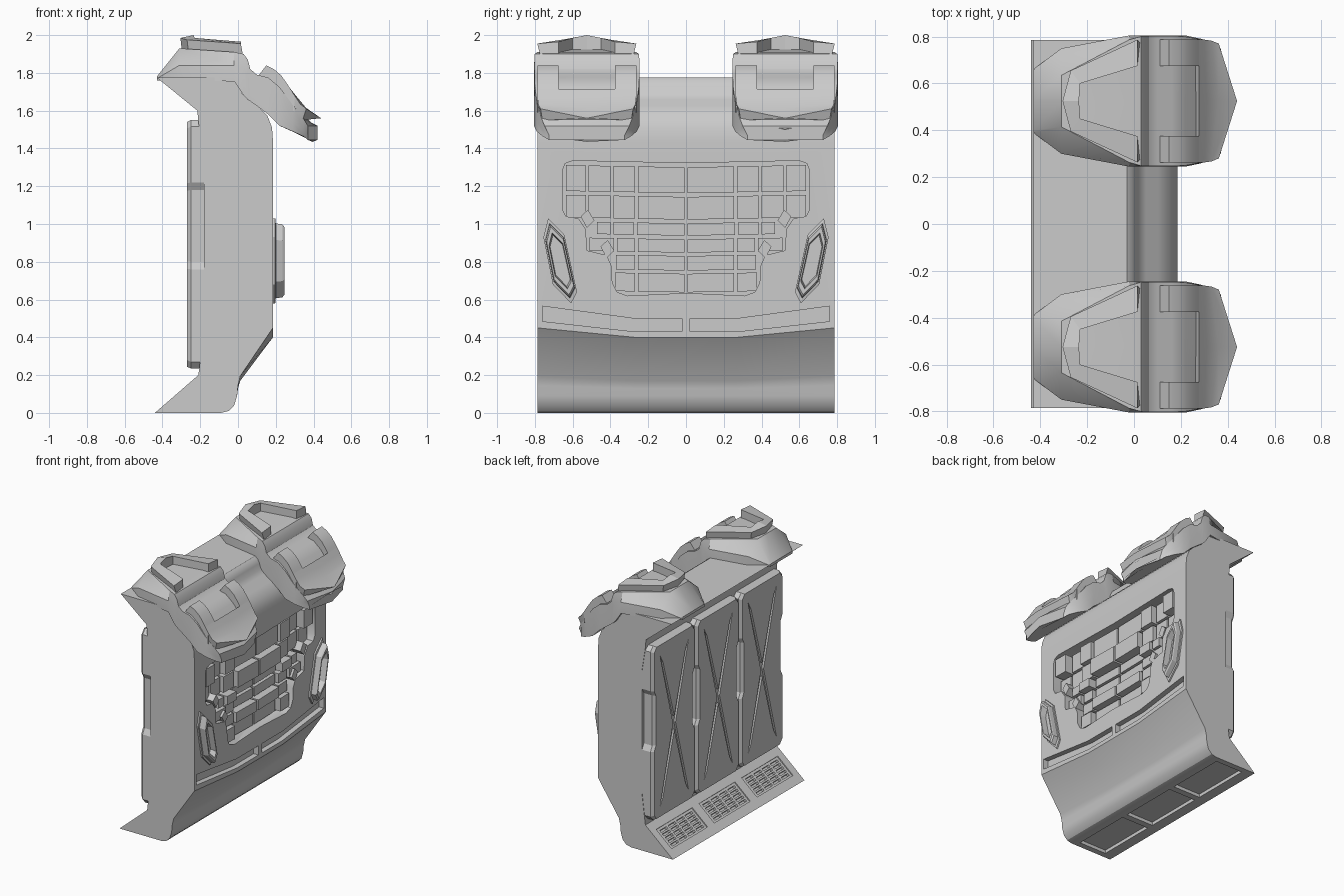
import bpy, bmesh, math, random
from mathutils import Matrix, Vector

if "Cube" in bpy.data.objects:
    bpy.data.objects.remove(bpy.data.objects["Cube"])

random.seed(4)


def loft(name, parts, mirror=False):
    """One object from several lofts; each part is a list of equal-length rings."""
    bm = bmesh.new()
    for rings in parts:
        vs = [[bm.verts.new(p) for p in r] for r in rings]
        n = len(vs[0])
        for a, b in zip(vs, vs[1:]):
            for i in range(n):
                j = (i + 1) % n
                bm.faces.new((a[i], a[j], b[j], b[i]))
        bm.faces.new(vs[0])
        bm.faces.new(vs[-1])
    bmesh.ops.recalc_face_normals(bm, faces=bm.faces[:])
    me = bpy.data.meshes.new(name)
    bm.to_mesh(me)
    bm.free()
    ob = bpy.data.objects.new(name, me)
    bpy.context.collection.objects.link(ob)
    if mirror:
        m = ob.modifiers.new("mirror", 'MIRROR')
        m.use_axis = (False, True, False)
        m.use_mirror_merge = False
    return ob


def activate(ob):
    bpy.ops.object.select_all(action='DESELECT')
    ob.select_set(True)
    bpy.context.view_layer.objects.active = ob


def smooth(ob, angle=30):
    activate(ob)
    bpy.ops.object.shade_smooth_by_angle(angle=math.radians(angle))


def cut(ob, parts):
    cutter = loft("cutter", parts)
    cutter.hide_render = True
    m = ob.modifiers.new("cut", 'BOOLEAN')
    m.operation, m.solver, m.object = 'DIFFERENCE', 'EXACT', cutter
    activate(ob)
    bpy.ops.object.modifier_apply(modifier=m.name)
    bpy.data.objects.remove(cutter)


def prism(yz, x0, x1):
    return [[(x, y, z) for y, z in yz] for x in (x0, x1)]


def flip(yz):
    return [(-y, z) for y, z in yz]


def box(mat, lo, hi):
    return [[mat @ Vector((x, y, z)) for x, y in
             ((lo[0], lo[1]), (hi[0], lo[1]), (hi[0], hi[1]), (lo[0], hi[1]))] for z in (lo[2], hi[2])]


# main body: side profile swept across the width, front fold rises at the ends
def body_ring(y, fold):
    pts = [(-.44, 0), (-.09, 0), (-.05, .01), (-.02, .04), (-.005, .09), (0, .13 + fold * .3),
           (.012, .17 + fold * .5), (.185, .40 + fold), (.185, 1.44), (.18, 1.51), (.155, 1.575),
           (.105, 1.625), (.05, 1.66), (.02, 1.69), (.008, 1.73), (-.008, 1.76), (-.03, 1.775),
           (-.43, 1.775), (-.215, 1.6), (-.21, 1.54), (-.18, 1.35), (-.18, .44), (-.21, .2)]
    return [(x, y, z) for x, z in pts]


body = loft("body_shell", [[body_ring(y, f) for y, f in
                            ((-.785, .05), (-.27, 0), (.27, 0), (.785, .05))]])

# stepped vent recess and two long slots in the +x face
half = [(.6, 1.335), (.64, 1.32), (.655, 1.28), (.655, 1.08), (.635, 1.04), (.57, 1.03), (.53, .97),
        (.525, .86), (.42, .835), (.395, .78), (.39, .69), (.365, .64), (.31, .62)]
outline = [(0, 1.322)] + half + [(0, .635)] + flip(half)[::-1]
slot = [(.02, .43), (.02, .5), (.28, .5), (.76, .565), (.76, .485), (.27, .43)]
cut(body, [prism(outline, .1, .3), prism(slot, .145, .3), prism(flip(slot), .145, .3)])

# three grilles on the rear skirt, with pockets on its underside
skirt = Matrix.Translation((-.44, 0, 0)) @ Matrix.Rotation(-math.atan2(.2, .23), 4, 'Y')
bays = (-.51, 0, .51)
cut(body, [box(skirt, (.07, c - .215, -.008), (.24, c + .215, .1)) for c in bays])
cut(body, [box(skirt, (.085 + r * .03, c - .195 + k * .1, -.03), (.102 + r * .03, c - .115 + k * .1, .1))
           for c in bays for r in range(5) for k in range(4)])
cut(body, [box(Matrix(), (-.36, c - .23, -.1), (-.13, c + .23, .025)) for c in bays])
smooth(body)

# vent blocks of uneven depth filling the recess
wide = [(.008, .255), (.27, .385), (.40, .515), (.53, .635)]
rows = [(1.175, 1.312, wide), (1.035, 1.155, wide),
        (.95, 1.015, [(.008, .26), (.275, .385), (.40, .47)]),
        (.86, .93, [(.008, .255), (.27, .365), (.38, .51)]),
        (.765, .842, [(.008, .255), (.27, .37)]),
        (.65, .748, [(.008, .255), (.27, .375)])]
blocks = []
for z0, z1, cols in rows:
    for y0, y1 in cols:
        q = [(y, z - .012 * (1 - y / .65)) for y, z in ((y0, z0), (y1, z0), (y1, z1), (y0, z1))]
        blocks.append(prism(q, .09, random.choice((.13, .15, .165, .18))))
for y, z in ((.52, 1.025), (.415, .865)):
    q = [(y, z + .05), (y + .038, z + .015), (y + .005, z - .045), (y - .035, z - .005)]
    blocks.append(prism(q, .09, .183))
loft("vent_blocks", blocks, mirror=True)

# slanted six-sided side lamps
hexa = [(.73, 1.03), (.645, .945), (.577, .64), (.608, .58), (.705, .68), (.755, .93)]
cy, cz = .667, .805
loft("side_lamp", [[[(x, cy + (y - cy) * s, cz + (z - cz) * (s * .5 + .5 if s > .9 else s)) for y, z in hexa]
                    for s, x in ((1, .17), (1, .197), (.88, .2), (.86, .235), (.8, .245),
                                 (.66, .245), (.6, .2))]], mirror=True)

# three rear panels with waisted sides and crossed grooves
side = [(.225, .235), (.257, .27), (.257, .76), (.235, .8), (.235, 1.18), (.257, 1.22),
        (.257, 1.515), (.225, 1.55)]
panel = side + flip(side)[::-1]
panels = loft("rear_panels", [[[(x, c + y * s, .8925 + (z - .8925) * t) for y, z in panel]
                               for x, s, t in ((-.15, 1, 1), (-.25, 1, 1), (-.27, .93, .985))]
                              for c in (-.525, 0, .525)])
for d in (1, -1):
    stroke = [(-.17, .32), (-.135, .38), (.015, .89), (.17, 1.46), (.135, 1.40), (-.015, .89)]
    cut(panels, [prism([(c + d * y, z) for y, z in stroke], -.32, -.255) for c in (-.525, 0, .525)])

# shoulder pads: base shell
PY = .525


def pad_ring(x, zb, zm, zt, hw, ht, bow=0.0, drop=0.0):
    return [(x, PY - hw, zb), (x, PY - hw, zm), (x, PY - ht, zt), (x + bow, PY, zt - drop),
            (x, PY + ht, zt), (x, PY + hw, zm), (x, PY + hw, zb), (x + bow, PY, zb - drop)]


stations = [(-.43, 1.76, 1.77, 1.78, .135, .125), (-.31, 1.76, 1.84, 1.93, .225, .11),
            (-.02, 1.755, 1.84, 1.91, .28, .262), (.03, 1.68, 1.83, 1.90, .28, .276),
            (.052, 1.66, 1.78, 1.87, .28, .278), (.065, 1.65, 1.75, 1.82, .28, .278),
            (.1, 1.625, 1.72, 1.79, .28, .278), (.16, 1.58, 1.685, 1.775, .28, .278),
            (.22, 1.52, 1.62, 1.725, .28, .275), (.29, 1.49, 1.54, 1.63, .265, .262, .02, .01),
            (.345, 1.465, 1.5, 1.56, .235, .24, .05, .03), (.37, 1.445, 1.47, 1.52, .2, .225, .05, .0)]
smooth(loft("shoulder_pad", [[pad_ring(*s) for s in stations]], mirror=True))

# raised U-shaped plate on the front of each pad
curve = [(.112, 1.79), (.15, 1.84), (.19, 1.82), (.23, 1.785), (.265, 1.735), (.30, 1.68)]
arms = [[[(x, PY + s * .15, z), (x, PY + s * .262, z), (x, PY + s * .262, z - .09), (x, PY + s * .15, z - .09)]
         for x, z in curve] for s in (1, -1)]
bridge = []
for x, z, hw, bow, drop in ((.278, 1.715, .262, 0, 0), (.30, 1.68, .262, .01, .005),
                            (.33, 1.635, .258, .03, .02), (.362, 1.61, .245, .078, .05)):
    bridge.append([(x, PY - hw, z), (x + bow, PY, z - drop), (x, PY + hw, z),
                   (x - .02, PY + hw * .96, z - .06), (x + bow - .02, PY, z - .06 - drop),
                   (x - .02, PY - hw * .96, z - .06)])
smooth(loft("pad_front_plate", arms + [bridge], mirror=True))

# horseshoe crest on top of each pad
crest = []
for xo, yo, zo, xi, yi, zi in ((.015, .262, 1.955, .015, .15, 1.965), (-.27, .13, 1.975, -.23, .075, 1.985),
                               (-.305, 0, 1.985, -.235, 0, 2.0),
                               (-.27, -.13, 1.975, -.23, -.075, 1.985), (.015, -.262, 1.955, .015, -.15, 1.965)):
    crest.append([(xo, PY + yo, zo), (xi, PY + yi, zi), (xi, PY + yi, 1.9), (xo + .01, PY + yo * .95, 1.9)])
loft("pad_crest", [crest], mirror=True)
